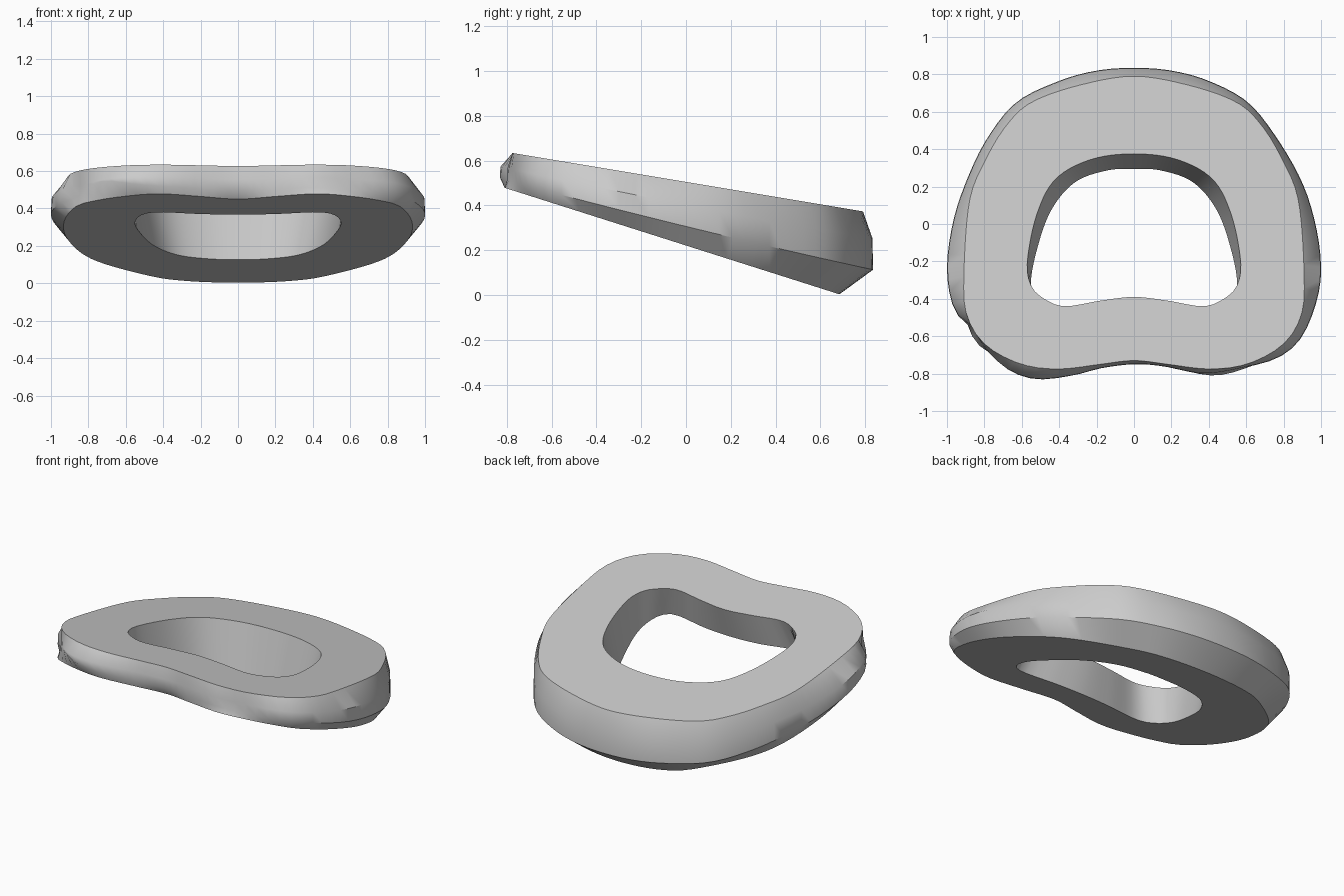
import bpy, bmesh, math
from mathutils import Vector

cube = bpy.data.objects.get("Cube")
if cube:
    bpy.data.objects.remove(cube, do_unlink=True)

SEGMENTS = 96
CENTRE = Vector((0, -0.1))


def top_plane(y):
    return 0.505 - 0.1667 * y


def bottom_plane(y):
    return 0.221 - 0.318 * y


def mirrored(half):
    """Close a half outline running from front middle to back middle."""
    return half + [(-x, y) for x, y in reversed(half[1:-1])]


def polar(v):
    d = v - CENTRE
    return math.atan2(d.y, d.x) % math.tau, d.length


def outline(points):
    """Smooth a closed outline and sample it at even angles."""
    pts = [Vector(p) for p in points]
    n = len(pts)
    curve = []
    for i in range(n):
        a, b, c, d = (pts[(i + k) % n] for k in (-1, 0, 1, 2))
        for s in range(12):
            t = s / 12
            curve.append(polar(0.5 * (2 * b + (c - a) * t
                         + (2 * a - 5 * b + 4 * c - d) * t * t
                         + (3 * b - a - 3 * c + d) * t ** 3)))
    curve.sort()
    first, last = curve[0], curve[-1]
    curve = [(last[0] - math.tau, last[1])] + curve + [(first[0] + math.tau, first[1])]
    ring, j = [], 0
    for i in range(SEGMENTS):
        angle = math.tau * i / SEGMENTS
        while curve[j + 1][0] < angle:
            j += 1
        (a0, r0), (a1, r1) = curve[j], curve[j + 1]
        r = r0 + (r1 - r0) * (angle - a0) / max(a1 - a0, 1e-6)
        ring.append(CENTRE + r * Vector((math.cos(angle), math.sin(angle))))
    return ring


# Rim outlines, front middle to back middle
top_rim = mirrored([(0, -.73), (.18, -.75), (.4, -.775), (.6, -.75), (.79, -.65), (.89, -.5),
                    (.91, -.3), (.88, .12), (.79, .35), (.68, .53), (.55, .65), (.3, .74), (0, .79)])
bottom_rim = mirrored([(0, -.72), (.2, -.765), (.42, -.81), (.6, -.77), (.77, -.69), (.87, -.59),
                       (.93, -.34), (.91, -.04), (.78, .29), (.5, .55), (.3, .65), (0, .685)])
hole_top = mirrored([(0, -.39), (.18, -.41), (.37, -.44), (.48, -.4), (.55, -.33), (.57, -.2),
                     (.52, .05), (.42, .24), (.23, .345), (0, .375)])
hole_bottom = mirrored([(0, -.46), (.2, -.47), (.42, -.5), (.51, -.46), (.55, -.34), (.53, -.18),
                        (.45, .06), (.32, .22), (.15, .285), (0, .295)])

# Widest part of the wall; the right front corner is dented
bulge_left = [(0, -.75), (.15, -.76), (.38, -.8), (.6, -.765), (.78, -.71), (.9, -.6), (.98, -.4),
              (1, -.22), (.97, 0), (.9, .22), (.77, .45), (.61, .65), (.4, .765), (.2, .82), (0, .835)]
bulge_right = [(-.2, .82), (-.4, .765), (-.63, .65), (-.79, .45), (-.9, .22), (-.97, 0),
               (-1, -.25), (-.96, -.46), (-.87, -.55), (-.8, -.66), (-.67, -.78),
               (-.52, -.83), (-.33, -.81), (-.17, -.77)]
bulge = outline(bulge_left + bulge_right)


def lift(ring, fraction):
    """Place an outline between the two tilted planes."""
    result = []
    for p in ring:
        low, high = bottom_plane(p.y), top_plane(p.y)
        result.append((p.x, p.y, low + (high - low) * fraction(p)))
    return result


def lower_edge(p):
    chip = 0.3 * math.exp(-((p.x + .72) ** 2 + (p.y + .72) ** 2) / .03)
    return 0.3 + 0.1 * p.y + chip


def upper_edge(p):
    return 0.64 + 0.1 * p.y


rings = [
    lift(outline(hole_top), lambda p: 1),
    lift(outline(top_rim), lambda p: 1),
    lift([p * 0.997 for p in bulge], upper_edge),
    lift(bulge, lower_edge),
    lift(outline(bottom_rim), lambda p: 0),
    lift(outline(hole_bottom), lambda p: 0),
]

# Ring body: top face, outer wall, bottom face and hole wall
bm = bmesh.new()
loops = [[bm.verts.new(co) for co in ring] for ring in rings]
for k, loop in enumerate(loops):
    following = loops[(k + 1) % len(loops)]
    for i in range(SEGMENTS):
        j = (i + 1) % SEGMENTS
        bm.faces.new((loop[i], following[i], following[j], loop[j]))
bmesh.ops.recalc_face_normals(bm, faces=bm.faces)
mesh = bpy.data.meshes.new("wedge_ring")
bm.to_mesh(mesh)
bm.free()

body = bpy.data.objects.new("wedge_ring", mesh)
bpy.context.collection.objects.link(body)

grey = bpy.data.materials.new("light_grey")
grey.use_nodes = True
colour = (0.6, 0.6, 0.6, 1)
grey.diffuse_color = colour
grey.node_tree.nodes["Principled BSDF"].inputs["Base Color"].default_value = colour
mesh.materials.append(grey)

for other in bpy.context.selected_objects:
    other.select_set(False)
body.select_set(True)
bpy.context.view_layer.objects.active = body
bpy.ops.object.shade_smooth_by_angle(angle=math.radians(40))
